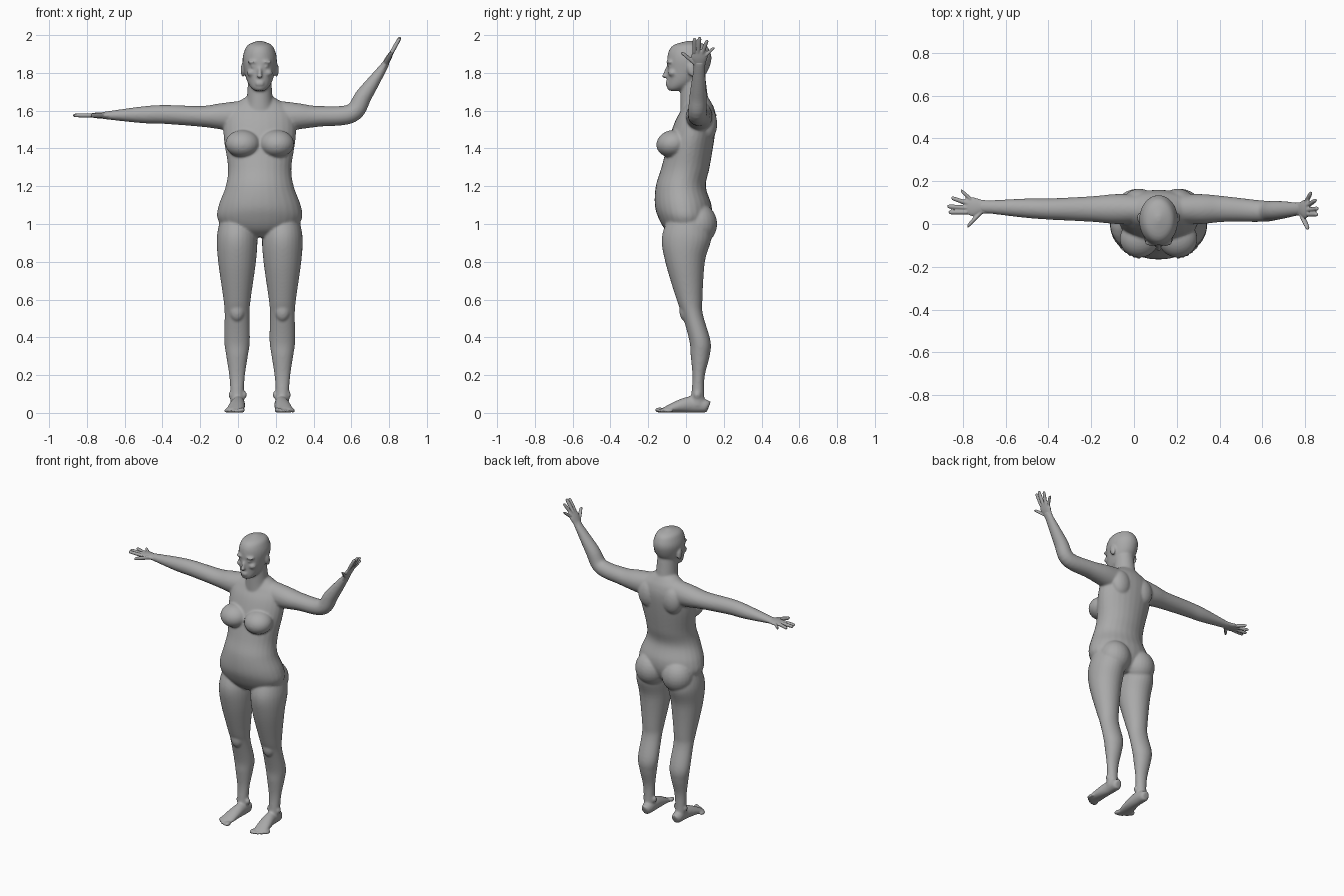
import bpy, bmesh, math
from mathutils import Vector, Matrix

cube = bpy.data.objects.get("Cube")
if cube:
    bpy.data.objects.remove(cube)

MIDDLE = .115  # x of the body's own centre line
X, Y = Vector((1, 0, 0)), Vector((0, 1, 0))

GREY = (.4, .4, .4, 1)
clay = bpy.data.materials.new("clay grey")
clay.use_nodes = True
clay.diffuse_color = GREY
clay.node_tree.nodes["Principled BSDF"].inputs["Base Color"].default_value = GREY


def spline(rows, steps=6):
    """Smooth a list of section rows with a cubic Hermite curve."""
    rows = [Vector(row) for row in rows]
    last = len(rows) - 1
    slopes = [(rows[min(i + 1, last)] - rows[max(i - 1, 0)]) / 2 for i in range(last + 1)]
    smooth = []
    for i in range(last):
        start, end = rows[i], rows[i + 1]
        for step in range(steps):
            t = step / steps
            ease = t * t * (3 - 2 * t)
            leave, arrive = t * (1 - t) ** 2, t * t * (t - 1)
            smooth.append(start.lerp(end, ease) + slopes[i] * leave + slopes[i + 1] * arrive)
    return smooth + [rows[last]]


def loft(bm, rows, side=Y, sides=28):
    """Skin elliptical rings; row = x, y, z, radius along side, radius across."""
    rows = spline(rows)
    rings = []
    for i, row in enumerate(rows):
        ahead, behind = rows[min(i + 1, len(rows) - 1)], rows[max(i - 1, 0)]
        across = side.cross((ahead - behind).to_3d()).normalized()
        ring = []
        for k in range(sides):
            angle = math.tau * k / sides
            offset = side * row[3] * math.cos(angle) + across * row[4] * math.sin(angle)
            ring.append(bm.verts.new(row.to_3d() + offset))
        rings.append(ring)
    for lower, upper in zip(rings, rings[1:]):
        for k in range(sides):
            bm.faces.new((lower[k - 1], lower[k], upper[k], upper[k - 1]))
    bm.faces.new(rings[0])
    bm.faces.new(rings[-1])


def column(bm, x, rows):
    """Upright loft; row = height, half width, front y, back y."""
    loft(bm, [(x, (front + back) / 2, z, (back - front) / 2, half)
              for z, half, front, back in rows])


def blob(bm, centre, size, turn=0):
    """Ellipsoid, tipped about x."""
    place = Matrix.Translation(centre) @ Matrix.Rotation(turn, 4, "X")
    bmesh.ops.create_uvsphere(bm, u_segments=24, v_segments=14, radius=1,
                              matrix=place @ Matrix.Diagonal((*size, 1)))


def finish(bm, name, voxel, rounds):
    """Fuse the overlapping parts into one soft skin."""
    bmesh.ops.recalc_face_normals(bm, faces=bm.faces)
    mesh = bpy.data.meshes.new(name)
    bm.to_mesh(mesh)
    bm.free()
    mesh.materials.append(clay)
    part = bpy.data.objects.new(name, mesh)
    bpy.context.collection.objects.link(part)
    skin = part.modifiers.new("skin", "REMESH")
    skin.mode = "VOXEL"
    skin.voxel_size = voxel
    skin.use_smooth_shade = True
    soften = part.modifiers.new("soften", "SMOOTH")
    soften.factor = .5
    soften.iterations = rounds


def hand(name, wrist, tip):
    """Flat palm with a fan of fingers; u runs along the hand, v along y."""
    bm = bmesh.new()
    along = (tip - wrist).normalized()

    def at(u, v):
        return wrist + along * u + Y * v

    def finger(u, v, angle, length, radius):
        reach = [at(u + length * t * math.cos(angle), v + length * t * math.sin(angle))
                 for t in (0, .5, .9, 1)]
        loft(bm, [(*p, radius * f, radius * f) for p, f in zip(reach, (1, 1, .85, .4))], sides=14)

    loft(bm, [(*at(-.03, 0), .03, .02), (*at(.02, 0), .033, .017),
              (*at(.06, 0), .044, .015), (*at(.1, .005), .036, .008)])
    finger(.02, -.02, -.8, .1, .013)
    for k in range(4):
        finger(.09 - .002 * k * k, .02 * k - .025, .08 * k * k, .095 - .008 * (k - 1) ** 2, .011)
    finish(bm, name, .0035, 3)


def arm(bm, name, sign, elbow, wrist, tip):
    """Arm from the shoulder through the elbow, then its hand."""
    elbow, wrist, tip = Vector(elbow), Vector(wrist), Vector(tip)
    shoulder = [(MIDDLE + sign * reach, .07, 1.57, deep, tall)
                for reach, deep, tall in ((.08, .07, .085), (.2, .07, .07), (.31, .06, .055))]
    loft(bm, shoulder + [(*elbow, .05, .05), (*elbow.lerp(wrist, .4), .045, .044),
                         (*wrist, .03, .022), (*wrist.lerp(tip, .2), .03, .017)])
    hand(name, wrist, tip)


body = bmesh.new()

# torso
column(body, MIDDLE, [
    (.93, .08, -.06, .07), (.97, .18, -.11, .11), (1.03, .224, -.145, .135),
    (1.1, .217, -.165, .135), (1.2, .18, -.16, .105), (1.3, .168, -.13, .125),
    (1.45, .19, -.09, .15), (1.55, .19, -.055, .16), (1.61, .17, -.02, .15),
    (1.65, .11, 0, .13), (1.68, .06, 0, .11)])

# neck
column(body, MIDDLE, [(1.58, .09, -.03, .14), (1.65, .07, -.03, .12), (1.8, .06, -.03, .1)])

# head
column(body, MIDDLE, [
    (1.705, .026, -.09, -.03), (1.72, .045, -.1, .01), (1.75, .064, -.1, .06),
    (1.8, .08, -.1, .11), (1.87, .091, -.1, .135), (1.92, .08, -.09, .125),
    (1.95, .06, -.06, .1), (1.97, .01, .01, .04)])

# nose and lips
blob(body, (MIDDLE, -.104, 1.805), (.011, .013, .034), -.3)
blob(body, (MIDDLE, -.113, 1.783), (.016, .015, .011))
for z in (1.738, 1.75):
    blob(body, (MIDDLE, -.098, z), (.024, .012, .006))

for sign in (-1, 1):
    def at(offset):
        return MIDDLE + sign * offset

    # brow, cheek, eye and ear
    blob(body, (at(.034), -.085, 1.857), (.032, .02, .009))
    blob(body, (at(.043), -.07, 1.8), (.026, .025, .02))
    blob(body, (at(.034), -.085, 1.835), (.015, .013, .009))
    blob(body, (at(.09), .03, 1.815), (.011, .022, .038), .2)

    # breast, shoulder blade and buttock
    blob(body, (at(.09), -.07, 1.425), (.092, .088, .072), .2)
    blob(body, (at(.09), .115, 1.53), (.07, .05, .09))
    blob(body, (at(.1), .065, 1), (.105, .1, .11))

    # leg and kneecap
    column(body, at(.12), [
        (1.04, .085, -.09, .11), (.93, .107, -.128, .135), (.8, .1, -.11, .1),
        (.6, .072, -.05, .087), (.52, .066, -.02, .09), (.38, .068, .018, .13),
        (.3, .057, .025, .125), (.2, .042, .034, .1), (.12, .036, .03, .096),
        (.04, .034, .02, .1)])
    blob(body, (at(.12), -.005, .54), (.04, .03, .055))

    # foot, ankle bones and toes
    loft(body, [(at(.115), y, tall, wide, tall) for y, wide, tall in (
        (.12, .02, .03), (.1, .034, .036), (.03, .037, .044))]
        + [(at(.122), -.04, .034, .044, .033), (at(.132), -.12, .014, .048, .013)], X)
    for offset in (.08, .153):
        blob(body, (at(offset), .06, .095), (.012, .018, .02))
    for toe in range(5):
        radius = .011 if toe else .015
        blob(body, (at(.093 + .021 * toe), .003 * toe * toe - .14, radius),
             (radius, .026, radius))

# right arm held straight out, left forearm raised
arm(body, "right_hand", -1, (-.39, .07, 1.58), (-.69, .08, 1.575), (-.87, .08, 1.575))
arm(body, "left_hand", 1, (.6, .06, 1.585), (.77, .07, 1.83), (.865, .07, 2))
finish(body, "body", .0065, 9)
